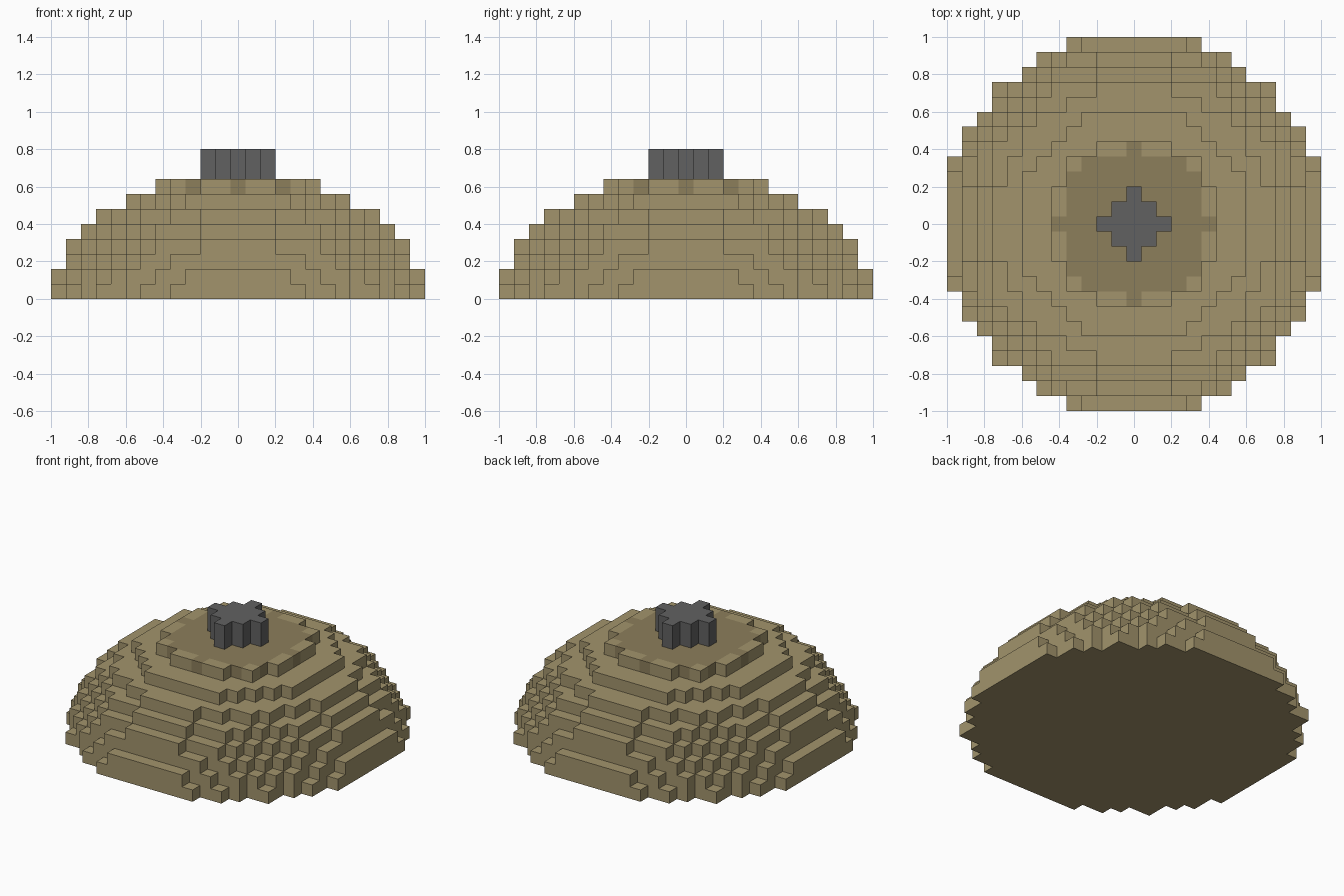
import bpy, bmesh
from mathutils import Vector

if "Cube" in bpy.data.objects:
    bpy.data.objects.remove(bpy.data.objects["Cube"])

V = 0.08  # voxel edge length; the model is 25 voxels wide


def material(name, rgb):
    m = bpy.data.materials.new(name)
    m.diffuse_color = (*rgb, 1)
    m.use_nodes = True
    m.node_tree.nodes["Principled BSDF"].inputs["Base Color"].default_value = m.diffuse_color
    return m


# Sort every voxel into a part
cells = {}
for i in range(-12, 13):
    for j in range(-12, 13):
        r2 = i * i + j * j
        # Eight dome layers cut from a flattened ellipsoid centred below the ground
        for k in range(8):
            if r2 / 13**2 + (k + 2)**2 / 10**2 <= 1:
                cells[i, j, k] = "cap_patch" if k == 7 and r2 <= 25 else "dome"
        # Two-layer stem on top
        if r2 <= 4:
            for k in (8, 9):
                cells[i, j, k] = "stem"


def build_part(name, mat):
    """Mesh the exposed voxel faces of one part."""
    bm = bmesh.new()
    for cell in [c for c, part in cells.items() if part == name]:
        centre = Vector((cell[0], cell[1], cell[2] + 0.5)) * V
        for axis in range(3):
            for sign in (-1, 1):
                beside = list(cell)
                beside[axis] += sign
                if tuple(beside) in cells:
                    continue
                corners = []
                for u, v in ((-1, -1), (1, -1), (1, 1), (-1, 1)):
                    d = Vector((0, 0, 0))
                    d[axis] = sign
                    d[(axis + 1) % 3] = u * sign  # flips the winding on negative sides
                    d[(axis + 2) % 3] = v
                    corners.append(bm.verts.new(centre + d * V / 2))
                bm.faces.new(corners)
    bmesh.ops.remove_doubles(bm, verts=bm.verts[:], dist=0.001)
    mesh = bpy.data.meshes.new(name)
    bm.to_mesh(mesh)
    bm.free()
    mesh.materials.append(mat)
    bpy.context.collection.objects.link(bpy.data.objects.new(name, mesh))


build_part("dome", material("tan", (0.36, 0.295, 0.15)))
build_part("cap_patch", material("dark_tan", (0.265, 0.21, 0.105)))
build_part("stem", material("dark_grey", (0.12, 0.12, 0.12)))
